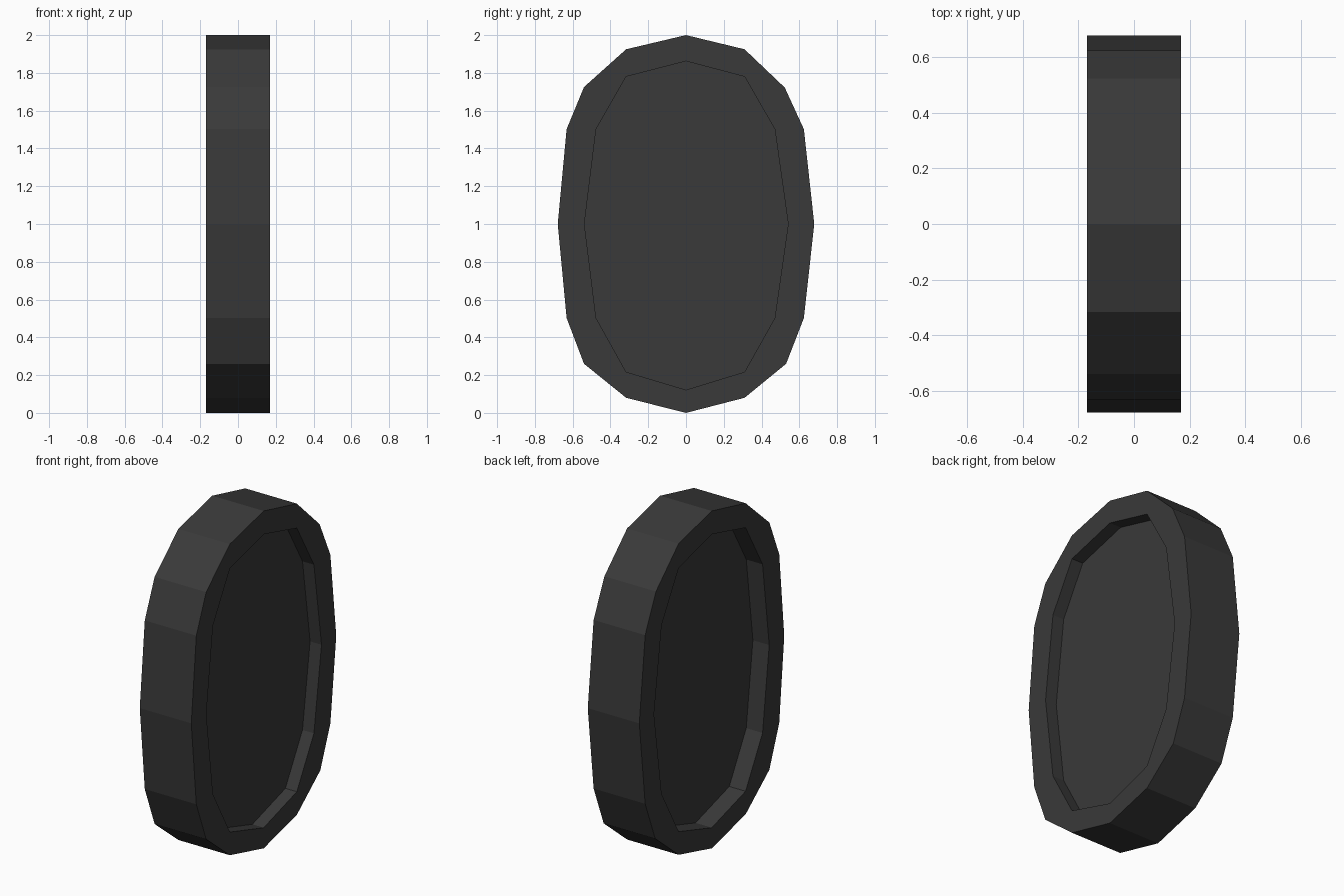
import bpy, bmesh

if "Cube" in bpy.data.objects:
    bpy.data.objects.remove(bpy.data.objects["Cube"])

HALF = 0.169                       # half thickness of the ring along x
FLOOR_R, FLOOR_L = 0.094, -0.062   # the two faces of the inset panel

# outlines as (y, z)
OUTER = [(0, 2), (.31, 1.925), (.523, 1.722), (.624, 1.502), (.679, 1),
         (.624, .502), (.53, .26), (.31, .08), (0, 0), (-.317, .08),
         (-.54, .26), (-.632, .502), (-.679, 1), (-.632, 1.502),
         (-.54, 1.725), (-.317, 1.925)]
INNER = [(0, 1.862), (.31, 1.78), (.47, 1.502), (.541, 1), (.47, .502),
         (.31, .217), (0, .122), (-.317, .217), (-.476, .502),
         (-.538, 1), (-.476, 1.502), (-.317, 1.78)]

# dark finish
mat = bpy.data.materials.new("dark_grey")
mat.diffuse_color = (0.041, 0.041, 0.041, 1)
mat.use_nodes = True
mat.node_tree.nodes["Principled BSDF"].inputs["Base Color"].default_value = mat.diffuse_color


def loop(bm, points, x):
    return [bm.verts.new((x, y, z)) for y, z in points]


def bridge(bm, a, b):
    n = len(a)
    for i in range(n):
        j = (i + 1) % n
        bm.faces.new((a[i], a[j], b[j], b[i]))


def rim(bm, outer, inner):
    # join the 16-sided outline to the 12-sided opening; outer points
    # 2, 6, 10, 14 are additional corners without an inner partner
    k = 0
    for i in range(16):
        j = (i + 1) % 16
        if i % 4 == 1:
            bm.faces.new((outer[i], outer[j], inner[k]))
        else:
            m = (k + 1) % 12
            bm.faces.new((outer[i], outer[j], inner[m], inner[k]))
            k = m


def finish(bm, name):
    bmesh.ops.recalc_face_normals(bm, faces=bm.faces)
    mesh = bpy.data.meshes.new(name)
    bm.to_mesh(mesh)
    bm.free()
    mesh.materials.append(mat)
    bpy.context.collection.objects.link(bpy.data.objects.new(name, mesh))


# outer ring, open through the middle
bm = bmesh.new()
out_r, out_l = loop(bm, OUTER, HALF), loop(bm, OUTER, -HALF)
in_r, in_l = loop(bm, INNER, HALF), loop(bm, INNER, -HALF)
bridge(bm, out_r, out_l)
bridge(bm, in_r, in_l)
rim(bm, out_r, in_r)
rim(bm, out_l, in_l)
finish(bm, "outer_ring")

# inset panel
bm = bmesh.new()
pan_r, pan_l = loop(bm, INNER, FLOOR_R), loop(bm, INNER, FLOOR_L)
bridge(bm, pan_r, pan_l)
bm.faces.new(pan_r)
bm.faces.new(pan_l)
finish(bm, "inset_panel")
